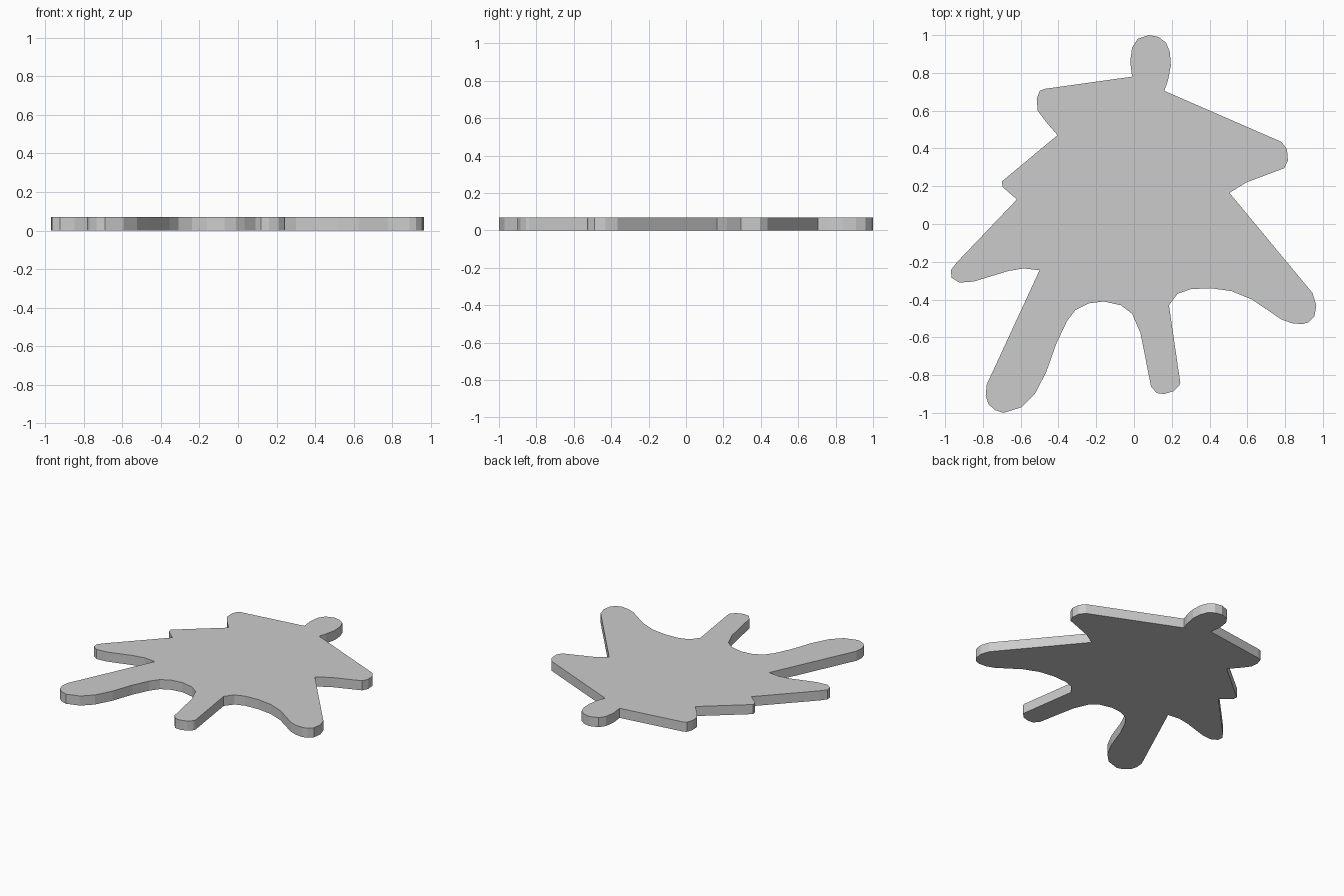
import bpy, bmesh

THICK = 0.07

# Splat outline, clockwise, one short run of points per drip
top_drip = [(-.01,.78),(-.02,.86),(-.01,.935),(.02,.98),(.08,1),(.13,.99),(.17,.96),
            (.19,.91),(.195,.84),(.18,.76),(.16,.705)]
right_drip = [(.78,.435),(.81,.395),(.815,.335),(.795,.295),(.595,.22),(.505,.165)]
low_right_drip = [(.945,-.365),(.965,-.43),(.955,-.49),(.925,-.52),(.89,-.53),(.835,-.525),
                  (.78,-.505),(.625,-.40),(.515,-.355),(.405,-.34),(.30,-.345),(.23,-.37),(.185,-.43)]
bottom_drip = [(.245,-.84),(.24,-.855),(.21,-.885),(.16,-.90),(.12,-.895),(.09,-.86),(.035,-.58),
               (-.01,-.475),(-.07,-.43),(-.16,-.41),(-.24,-.42),(-.31,-.455),(-.355,-.515),(-.41,-.63)]
low_left_drip = [(-.465,-.785),(-.525,-.90),(-.595,-.97),(-.69,-1),(-.735,-.985),(-.77,-.955),
                 (-.785,-.91),(-.78,-.85),(-.5,-.245)]
left_drip = [(-.585,-.235),(-.67,-.25),(-.85,-.305),(-.925,-.31),(-.965,-.285),(-.97,-.245),
             (-.935,-.20),(-.62,.13)]
small_left_drip = [(-.695,.195),(-.70,.225),(-.405,.47)]
upper_left_drip = [(-.465,.54),(-.51,.60),(-.515,.66),(-.50,.705),(-.475,.715)]

outline = (top_drip + right_drip + low_right_drip + bottom_drip + low_left_drip
           + left_drip + small_left_drip + upper_left_drip)

# Flat plate: fill the outline and extrude it up
bm = bmesh.new()
face = bm.faces.new([bm.verts.new((x, y, 0)) for x, y in outline])
up = bmesh.ops.extrude_face_region(bm, geom=[face], use_keep_orig=True)["geom"]
bmesh.ops.translate(bm, vec=(0, 0, THICK), verts=[v for v in up if isinstance(v, bmesh.types.BMVert)])
bmesh.ops.recalc_face_normals(bm, faces=bm.faces)

mesh = bpy.data.meshes.new("splat_plate")
bm.to_mesh(mesh)
bm.free()
plate = bpy.data.objects.new("splat_plate", mesh)
bpy.context.collection.objects.link(plate)
